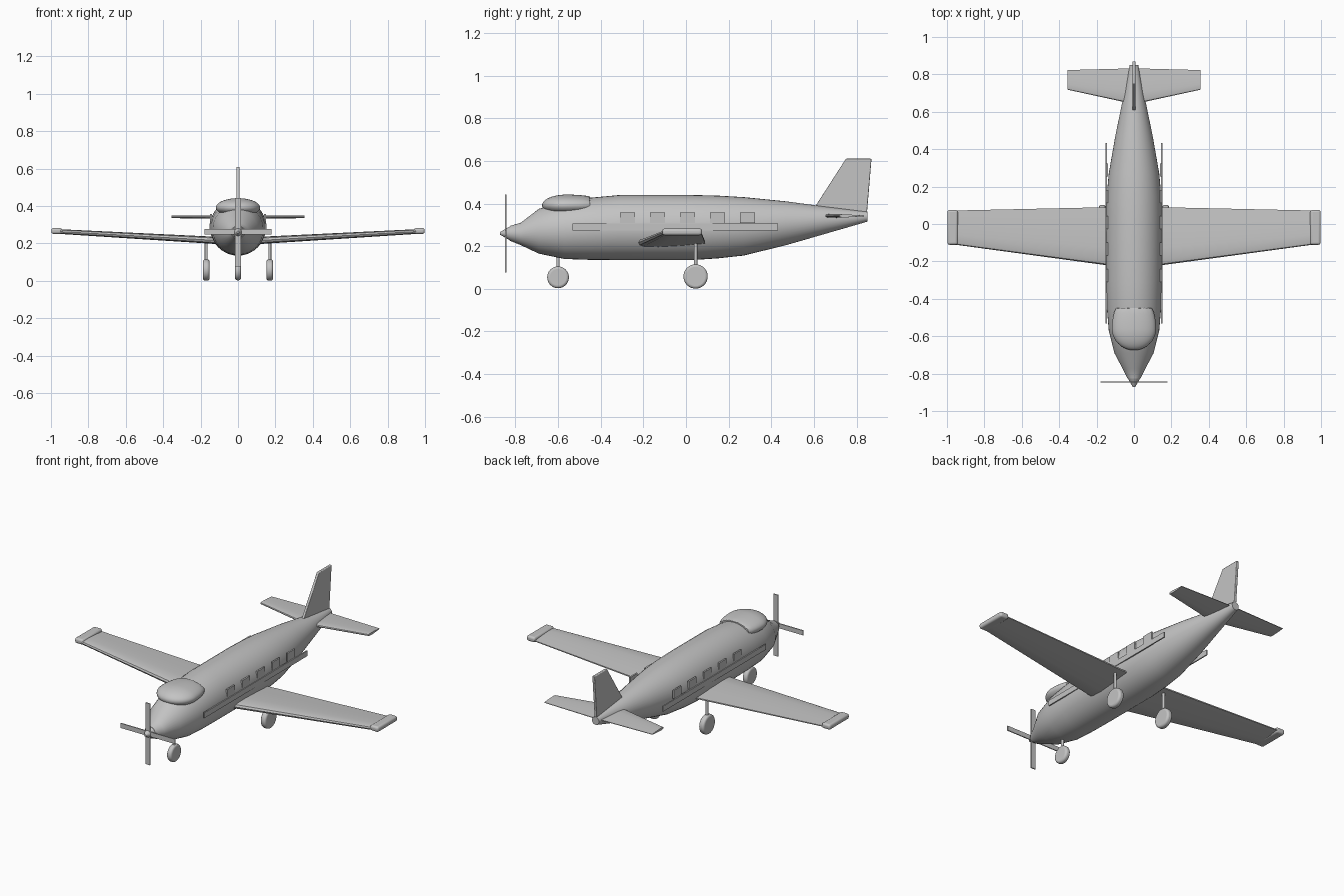
import bpy, bmesh
from math import sin, cos, pi, radians
from mathutils import Matrix

if "Cube" in bpy.data.objects:
    bpy.data.objects.remove(bpy.data.objects["Cube"], do_unlink=True)

grey = bpy.data.materials.new("light grey")
grey.use_nodes = True
grey.diffuse_color = (0.55, 0.55, 0.55, 1)
grey.node_tree.nodes["Principled BSDF"].inputs["Base Color"].default_value = grey.diffuse_color


def finish(name, bm, bevel=0):
    """Turn a bmesh into a shaded object, with optional rounded edges."""
    bmesh.ops.recalc_face_normals(bm, faces=bm.faces)
    mesh = bpy.data.meshes.new(name)
    bm.to_mesh(mesh)
    bm.free()
    mesh.materials.append(grey)
    obj = bpy.data.objects.new(name, mesh)
    bpy.context.collection.objects.link(obj)
    if bevel:
        mod = obj.modifiers.new("round", "BEVEL")
        mod.width, mod.segments = bevel, 4
        mod.limit_method, mod.angle_limit = "ANGLE", radians(50)
    bpy.ops.object.select_all(action="DESELECT")
    obj.select_set(True)
    bpy.context.view_layer.objects.active = obj
    bpy.ops.object.shade_smooth_by_angle(angle=radians(35))
    return obj


def loft(name, rings, bevel=0):
    """Skin a list of equal-length point loops and cap both ends."""
    bm = bmesh.new()
    loops = [[bm.verts.new(p) for p in ring] for ring in rings]
    n = len(loops[0])
    for a, b in zip(loops, loops[1:]):
        for i in range(n):
            j = (i + 1) % n
            bm.faces.new((a[i], a[j], b[j], b[i]))
    bm.faces.new(loops[0])
    bm.faces.new(loops[-1])
    return finish(name, bm, bevel)


def box(name, centre, size, bevel=0):
    bm = bmesh.new()
    bmesh.ops.create_cube(bm, size=1, matrix=Matrix.Translation(centre) @ Matrix.Diagonal((*size, 1)))
    return finish(name, bm, bevel)


def cylinder(name, centre, radius, depth, axis, bevel=0, tip=None):
    bm = bmesh.new()
    turn = {"x": Matrix.Rotation(pi / 2, 4, "Y"), "y": Matrix.Rotation(pi / 2, 4, "X"), "z": Matrix()}[axis]
    bmesh.ops.create_cone(bm, cap_ends=True, segments=32, radius1=radius,
                          radius2=radius if tip is None else tip, depth=depth,
                          matrix=Matrix.Translation(centre) @ turn)
    return finish(name, bm, bevel)


def airfoil(x, front, back, z, thick):
    """Closed wing section: round nose, thin tail."""
    shape = [(0, 0), (.02, .3), (.08, .45), (.3, .5), (.65, .35), (1, .1)]
    shape += [(c, -t) for c, t in reversed(shape[1:])]
    return [(x, front + c * (back - front), z + t * thick) for c, t in shape]


# Fuselage: station, bottom, top, half width
stations = [(-.825, .225, .295, .035), (-.775, .205, .31, .06), (-.69, .165, .375, .105),
            (-.57, .14, .41, .135), (-.45, .136, .427, .145), (-.31, .135, .44, .149),
            (.03, .135, .44, .15), (.15, .143, .437, .146), (.27, .156, .43, .135),
            (.47, .205, .41, .1), (.65, .257, .386, .063), (.85, .315, .362, .023)]
loft("fuselage", [[(w * cos(a), y, (lo + hi) / 2 + (hi - lo) / 2 * sin(a))
                   for a in [2 * pi * i / 40 for i in range(40)]] for y, lo, hi, w in stations])

# Cockpit canopy: ellipsoid, fuller and cut flat behind
bm = bmesh.new()
bmesh.ops.create_uvsphere(bm, u_segments=40, v_segments=24, radius=1)
for v in bm.verts:
    reach = .115 if v.co.y < 0 else .2
    v.co = (v.co.x * .118, min(-.56 + v.co.y * reach, -.45), .392 + v.co.z * .05)
finish("canopy", bm)

# Spinner and four propeller blades
cylinder("spinner", (0, -.847, .26), .035, .05, "y", tip=.006).rotation_euler = (0, 0, 0)
box("vertical_blades", (0, -.845, .26), (.03, .006, .365))
box("horizontal_blades", (0, -.845, .262), (.36, .006, .028))

# Fin
fin = [(.605, .385), (.75, .61), (.87, .61), (.848, .35)]
loft("fin", [[(x, y, z) for y, z in fin] for x in (-.008, .008)], .004)

# Nose gear
cylinder("nose_strut", (0, -.6, .11), .008, .12, "z")
cylinder("nose_wheel", (0, -.6, .054), .051, .032, "x", .012)

for side, s in (("left", 1), ("right", -1)):
    # Wing and rounded tip
    loft(side + "_wing", [airfoil(s * .04, -.235, .092, .212, .04),
                          airfoil(s * .96, -.11, .072, .264, .025)])
    box(side + "_wing_tip", (s * .97, -.018, .267), (.056, .186, .032), .012)
    # Tailplane
    loft(side + "_tailplane", [airfoil(s * .01, .643, .832, .342, .018),
                               airfoil(s * .355, .718, .823, .342, .014)])
    # Main gear
    cylinder(side + "_main_strut", (s * .17, .045, .15), .008, .14, "z")
    cylinder(side + "_main_wheel", (s * .17, .045, .058), .057, .035, "x", .012)
    # Cabin windows and side stripe
    for i in range(5):
        box(f"{side}_window_{i + 1}", (s * .144, -.275 + i * .141, .333), (.009, .07, .05))
    box(side + "_stripe", (s * .149, -.05, .29), (.007, .965, .032))
